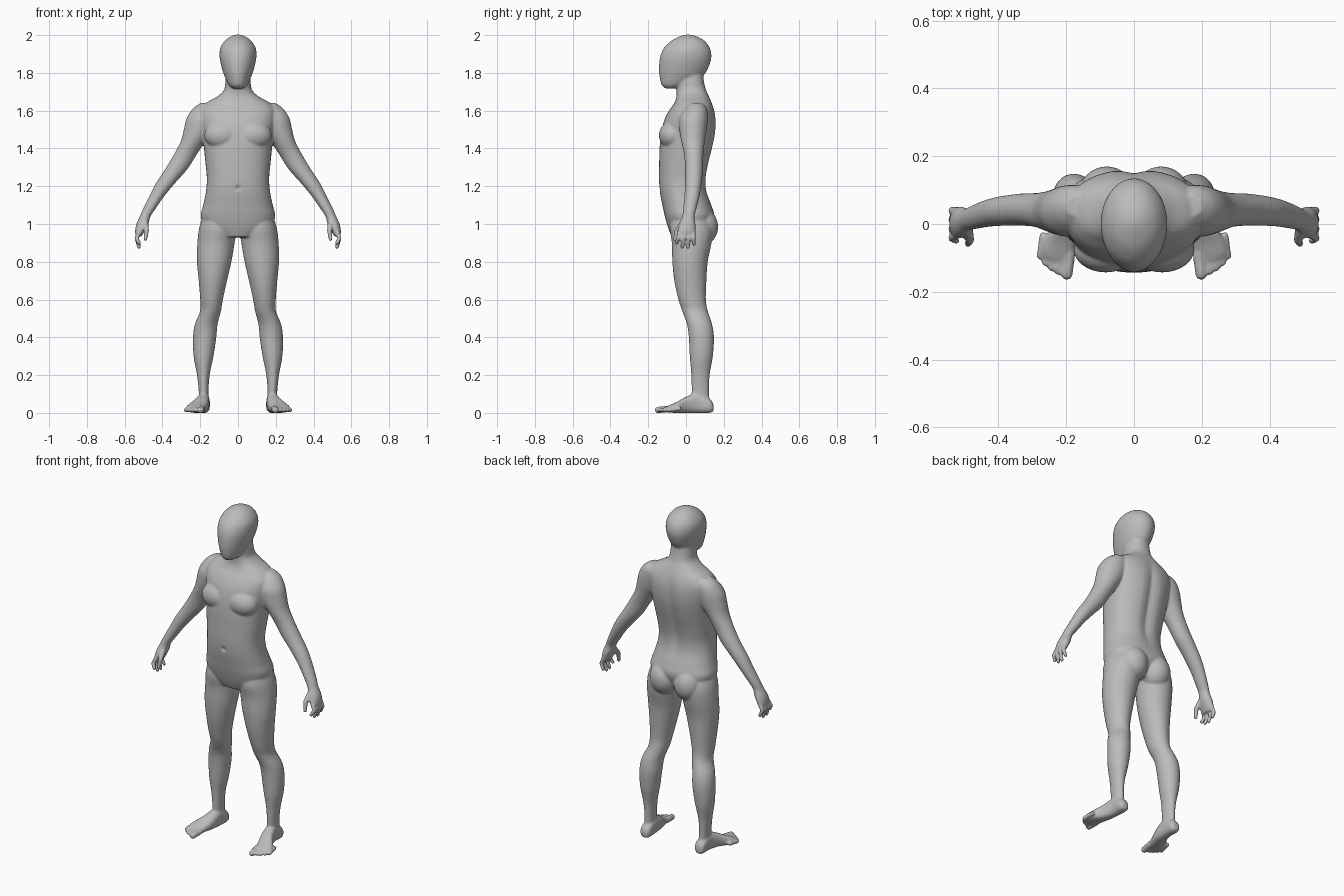
import bpy
import bmesh
from math import cos, sin, pi, exp, copysign
from mathutils import Vector, Matrix

default_cube = bpy.data.objects.get("Cube")
if default_cube:
    bpy.data.objects.remove(default_cube, do_unlink=True)

SIDES = 48
STEPS = 5
VOXEL = 0.0055
bm = bmesh.new()


def smooth_rows(rows):
    """Pass a smooth curve through the given cross-section rows."""
    rows = [Vector(r) for r in rows]
    padded = [rows[0]] + rows + [rows[-1]]
    result = []
    for i in range(len(rows) - 1):
        a, b, c, d = padded[i:i + 4]
        for k in range(STEPS):
            t = k / STEPS
            result.append(b + (c - a) * (t / 2)
                          + (a * 2 - b * 5 + c * 4 - d) * (t * t / 2)
                          + (b * 3 - a - c * 3 + d) * (t ** 3 / 2))
    result.append(rows[-1])
    return result


def loft(rows, power=2.0, along_y=False):
    """Skin rounded sections: position, low and high of both section axes."""
    rings = []
    for t, u_low, u_high, v_low, v_high in smooth_rows(rows):
        ring = []
        for k in range(SIDES):
            angle = 2 * pi * k / SIDES
            cu, sv = cos(angle), sin(angle)
            cu = copysign(abs(cu) ** (2 / power), cu)
            sv = copysign(abs(sv) ** (2 / power), sv)
            u = (u_low + u_high) / 2 + cu * (u_high - u_low) / 2
            v = (v_low + v_high) / 2 + sv * (v_high - v_low) / 2
            ring.append(bm.verts.new((u, t, v) if along_y else (u, v, t)))
        rings.append(ring)
    for lower, upper in zip(rings, rings[1:]):
        for k in range(SIDES):
            n = (k + 1) % SIDES
            bm.faces.new((lower[k], lower[n], upper[n], upper[k]))
    bm.faces.new(rings[0][::-1])
    bm.faces.new(rings[-1])
    return [v for ring in rings for v in ring]


def ellipsoid(center, radii):
    matrix = Matrix.Translation(center) @ Matrix.Diagonal((*radii, 1))
    bmesh.ops.create_uvsphere(bm, u_segments=32, v_segments=20, radius=1, matrix=matrix)


def digit(points, start_radius, end_radius):
    """Finger or toe: a chain of closely spaced balls along bent segments."""
    points = [Vector(p) for p in points]
    count = 10 * (len(points) - 1)
    for i in range(count + 1):
        f = i / count
        seg = min(i // 10, len(points) - 2)
        center = points[seg].lerp(points[seg + 1], i / 10 - seg)
        radius = start_radius + (end_radius - start_radius) * f
        bmesh.ops.create_icosphere(bm, subdivisions=2, radius=radius,
                                   matrix=Matrix.Translation(center))


# Left leg
loft([
    (1.06, .04, .18, -.07, .10),
    (.98, .01, .205, -.085, .14),
    (.90, .018, .215, -.075, .135),
    (.80, .035, .217, -.072, .115),
    (.70, .058, .208, -.062, .108),
    (.60, .08, .20, -.04, .105),
    (.54, .09, .20, -.02, .115),
    (.47, .108, .228, .005, .138),
    (.40, .115, .238, .015, .148),
    (.30, .13, .235, .02, .142),
    (.20, .15, .217, .028, .125),
    (.10, .157, .207, .03, .122),
    (.03, .155, .21, .03, .13),
])

# Left foot, heel to ball
loft([
    (.145, .165, .20, .01, .045),
    (.125, .15, .213, 0, .075),
    (.06, .15, .215, 0, .105),
    (0, .155, .235, 0, .085),
    (-.05, .168, .268, 0, .057),
    (-.09, .178, .275, .002, .04),
    (-.112, .185, .25, .005, .03),
], power=2.5, along_y=True)

# Left toes, big to little
for tip_x, tip_y, size in ((.198, -.148, .018), (.224, -.138, .0125), (.243, -.128, .012),
                           (.261, -.113, .012), (.276, -.094, .012)):
    digit([(tip_x - .008, tip_y + .06, .022), (tip_x, tip_y, .015)], size, size)

# Left arm and palm
loft([
    (1.64, .12, .20, .02, .085),
    (1.61, .10, .24, -.01, .11),
    (1.56, .10, .272, -.035, .115),
    (1.50, .12, .287, -.035, .11),
    (1.44, .17, .302, -.025, .10),
    (1.37, .217, .338, -.01, .092),
    (1.29, .268, .386, -.005, .09),
    (1.22, .33, .432, -.005, .083),
    (1.15, .388, .468, -.008, .072),
    (1.08, .437, .503, -.015, .055),
    (1.04, .463, .52, -.02, .045),
    (1.00, .475, .538, -.035, .05),
    (.96, .495, .545, -.044, .05),
    (.935, .51, .54, -.04, .045),
])

# Left fingers and thumb
for base_y, tip_y, tip_z in ((-.034, -.05, .90), (-.01, -.02, .878),
                             (.016, .011, .877), (.038, .042, .892)):
    digit([(.525, base_y, .955), (.538, (base_y + tip_y) / 2, .925), (.524, tip_y, tip_z)],
          .0125, .0105)
digit([(.49, -.02, 1.0), (.484, -.048, .965), (.49, -.058, .918)], .017, .0105)

# Left chest and buttock masses
ellipsoid((.083, -.075, 1.47), (.095, .068, .075))
ellipsoid((.08, .082, .985), (.085, .088, .10))

# Mirror everything so far to the right side
copy = bmesh.ops.duplicate(bm, geom=bm.verts[:] + bm.edges[:] + bm.faces[:])["geom"]
for item in copy:
    if isinstance(item, bmesh.types.BMVert):
        item.co.x = -item.co.x
bmesh.ops.reverse_faces(bm, faces=[f for f in copy if isinstance(f, bmesh.types.BMFace)])

# Torso and neck: height, half width, front, back
torso_rows = [
    (.93, .10, -.075, .10),
    (.98, .17, -.095, .13),
    (1.04, .197, -.112, .15),
    (1.10, .184, -.125, .135),
    (1.17, .17, -.138, .112),
    (1.24, .165, -.143, .108),
    (1.32, .172, -.142, .122),
    (1.40, .18, -.14, .142),
    (1.48, .19, -.132, .158),
    (1.55, .20, -.115, .16),
    (1.60, .20, -.09, .152),
    (1.64, .17, -.062, .138),
    (1.675, .11, -.05, .122),
    (1.71, .074, -.05, .106),
    (1.76, .066, -.05, .094),
    (1.82, .06, -.04, .09),
]
torso = loft([(z, -w, w, front, back) for z, w, front, back in torso_rows], power=2.3)

# Spine groove
for v in torso:
    if v.co.y > 0:
        fade = exp(-((v.co.z - 1.38) / .22) ** 4)
        v.co.y -= .016 * fade * exp(-(v.co.x / .03) ** 2)

# Head: height, half width, face, back
head_rows = [
    (1.718, .028, -.11, -.045),
    (1.738, .05, -.13, .02),
    (1.78, .07, -.14, .085),
    (1.82, .084, -.143, .115),
    (1.88, .097, -.138, .134),
    (1.93, .094, -.118, .127),
    (1.97, .07, -.078, .098),
    (1.992, .04, -.035, .06),
    (2.002, .012, -.005, .025),
]
loft([(z, -w, w, front, back) for z, w, front, back in head_rows])

# Fuse all parts into one soft skin
mesh = bpy.data.meshes.new("body")
bm.to_mesh(mesh)
bm.free()
body = bpy.data.objects.new("body", mesh)
bpy.context.scene.collection.objects.link(body)

skin = bpy.data.materials.new("plain grey")
skin.use_nodes = True
grey = (.5, .5, .5, 1)
skin.diffuse_color = grey
for node in skin.node_tree.nodes:
    if node.type == "BSDF_PRINCIPLED":
        node.inputs["Base Color"].default_value = grey
mesh.materials.append(skin)

remesh = body.modifiers.new("fuse", "REMESH")
remesh.mode = "VOXEL"
remesh.voxel_size = VOXEL
remesh.use_smooth_shade = True
relax = body.modifiers.new("relax", "SMOOTH")
relax.factor = .5
relax.iterations = 6

bpy.ops.object.select_all(action="DESELECT")
body.select_set(True)
bpy.context.view_layer.objects.active = body
for name in ("fuse", "relax"):
    bpy.ops.object.modifier_apply(modifier=name)

# Navel dent
navel = Vector((0, -.143, 1.19))
for v in body.data.vertices:
    v.co.y += .01 * exp(-((v.co - navel).length / .012) ** 2)
bpy.ops.object.shade_smooth()
